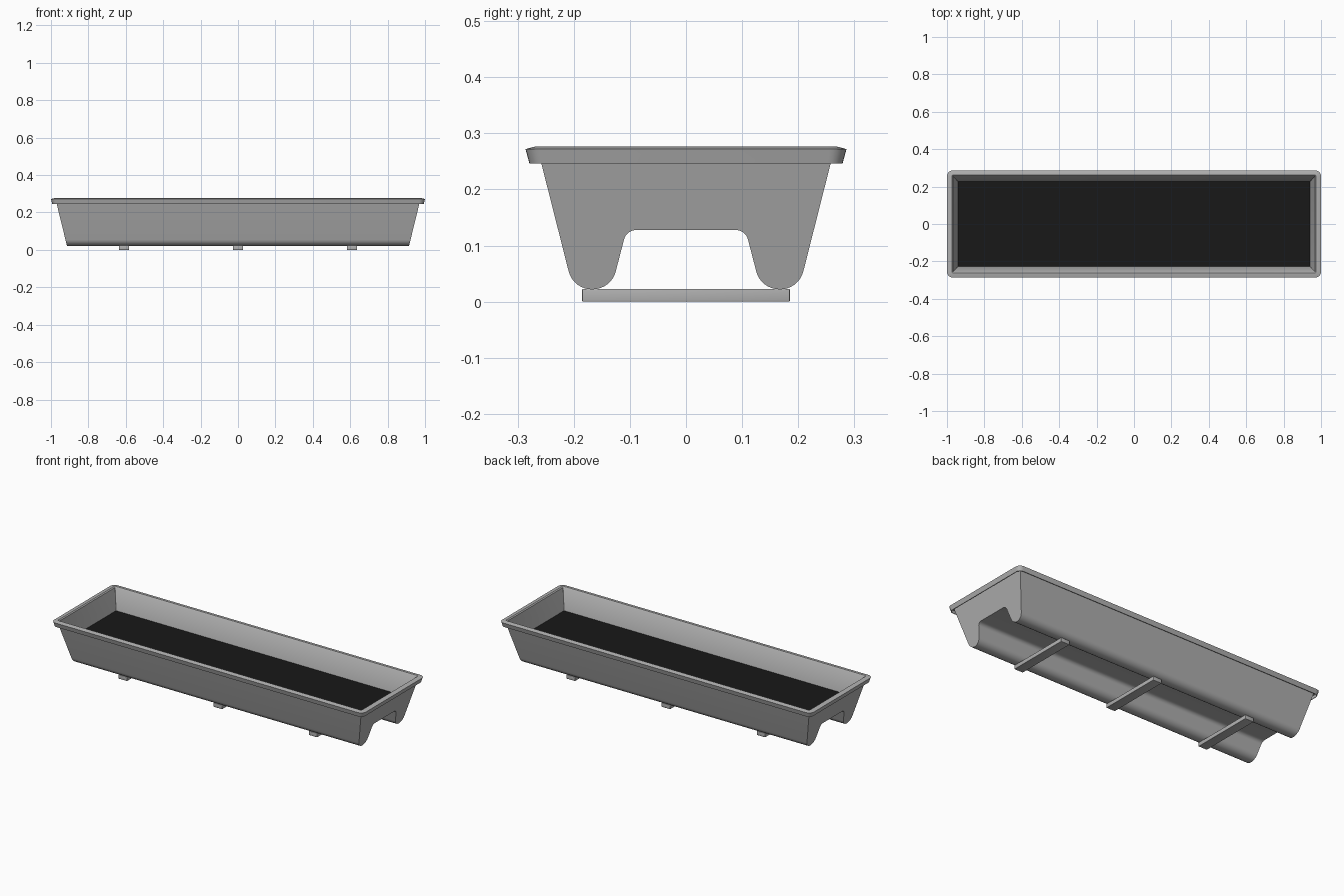
import bpy, bmesh, math
from mathutils import Vector

if "Cube" in bpy.data.objects:
    bpy.data.objects.remove(bpy.data.objects["Cube"])

GREY = (0.44, 0.44, 0.44, 1)
DARK = (0.009, 0.009, 0.009, 1)


def finish(name, bm, color=GREY):
    bmesh.ops.recalc_face_normals(bm, faces=bm.faces[:])
    mesh = bpy.data.meshes.new(name)
    bm.to_mesh(mesh)
    bm.free()
    ob = bpy.data.objects.new(name, mesh)
    bpy.context.collection.objects.link(ob)
    mat = bpy.data.materials.new(name)
    mat.diffuse_color = color
    mat.use_nodes = True
    mat.node_tree.nodes["Principled BSDF"].inputs["Base Color"].default_value = mat.diffuse_color
    mesh.materials.append(mat)
    bpy.ops.object.select_all(action='DESELECT')
    ob.select_set(True)
    bpy.context.view_layer.objects.active = ob
    bpy.ops.object.shade_smooth_by_angle(angle=math.radians(32))
    return ob


def fillet(prev, corner, nxt, dist, steps=8):
    """Circular arc that rounds one profile corner."""
    p, c, n = Vector(prev), Vector(corner), Vector(nxt)
    u, v = (p - c).normalized(), (n - c).normalized()
    a, b = c + u * dist, c + v * dist
    w = math.sin(u.angle(v) / 2)
    pts = []
    for i in range(steps + 1):
        t = i / steps
        k = ((1 - t) ** 2, 2 * t * (1 - t) * w, t * t)
        pts.append((a * k[0] + c * k[1] + b * k[2]) / sum(k))
    return pts


def rounded_loop(bm, hx, hy, z, r, steps=6):
    verts = []
    for q, (sx, sy) in enumerate([(1, 1), (-1, 1), (-1, -1), (1, -1)]):
        for i in range(steps + 1):
            a = math.pi / 2 * (q + i / steps)
            verts.append(bm.verts.new((sx * (hx - r) + r * math.cos(a),
                                       sy * (hy - r) + r * math.sin(a), z)))
    return verts


# Outer body: two-legged profile lofted between sloping ends
key = [(0.263, 0.267), (0.201, 0.022), (0.1335, 0.022), (0.106, 0.128), (0, 0.128)]
half = [Vector(key[0])]
for i, d in ((1, 0.033), (2, 0.033), (3, 0.018)):
    half += fillet(key[i - 1], key[i], key[i + 1], d)
profile = half + [Vector((-p.x, p.y)) for p in reversed(half)]
bm = bmesh.new()
ends = [[bm.verts.new((s * (0.915 + 0.245 * (p.y - 0.024)), p.x, p.y)) for p in profile]
        for s in (-1, 1)]
for i in range(len(profile) - 1):
    bm.faces.new((ends[0][i], ends[0][i + 1], ends[1][i + 1], ends[1][i]))
for e in ends:
    bm.faces.new(e)
finish("trough_body", bm)

# Inner walls and folded rim as one strip: half x, half y, z, corner radius
sections = [
    (0.942, 0.228, 0.154, 0.002),
    (0.968, 0.256, 0.272, 0.003),
    (0.974, 0.261, 0.277, 0.006),
    (0.982, 0.267, 0.277, 0.018),
    (1.000, 0.286, 0.272, 0.030),
    (0.993, 0.279, 0.246, 0.026),
    (0.990, 0.276, 0.246, 0.024),
    (0.995, 0.281, 0.267, 0.026),
    (0.970, 0.259, 0.267, 0.003),
]
bm = bmesh.new()
loops = [rounded_loop(bm, *s) for s in sections]
n = len(loops[0])
for a, b in zip(loops, loops[1:]):
    for i in range(n):
        j = (i + 1) % n
        bm.faces.new((a[i], a[j], b[j], b[i]))
finish("rim_and_inner_walls", bm)

# Dark fill surface
bm = bmesh.new()
bm.faces.new(rounded_loop(bm, 0.9425, 0.2285, 0.155, 0.002))
finish("dark_fill", bm, DARK)

# Three cross slats under the legs
for k, x in enumerate((-0.61, 0, 0.61)):
    bm = bmesh.new()
    bmesh.ops.create_cube(bm, size=1)
    for v in bm.verts:
        v.co = (v.co.x * 0.055 + x, v.co.y * 0.37, (v.co.z + 0.5) * 0.023)
    bmesh.ops.bevel(bm, geom=bm.edges[:], offset=0.002, segments=3, profile=0.5,
                    affect='EDGES')
    finish(f"support_slat_{k + 1}", bm)
